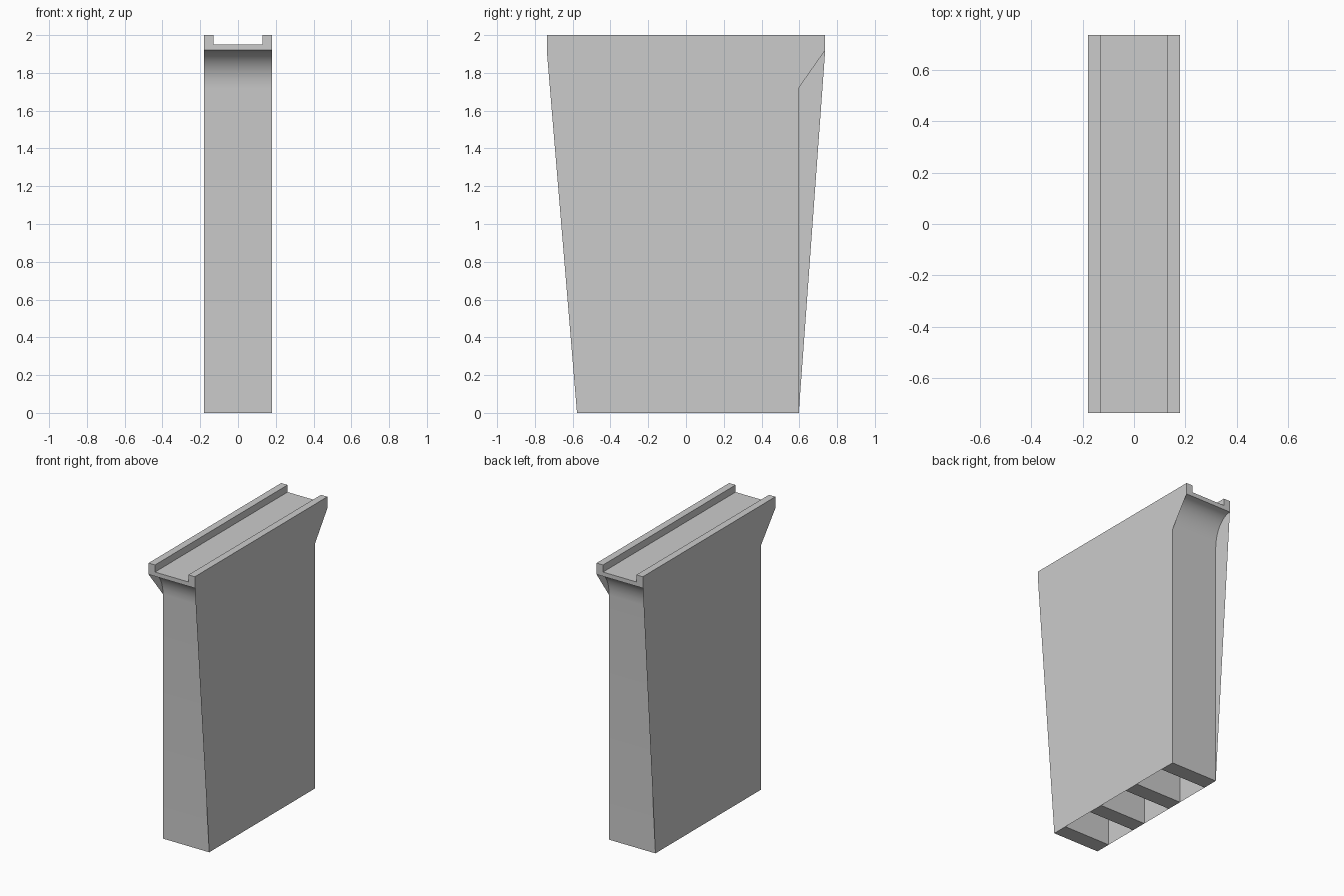
import bpy
import math

if "Cube" in bpy.data.objects:
    bpy.data.objects.remove(bpy.data.objects["Cube"])

W = 0.18            # half width
L = 0.737           # half length of the deck
TOP, DECK, UNDER, SPRING = 2.0, 1.95, 1.92, 1.72
FRONT, BACK = -0.577, 0.597   # outer faces of the end columns
COL = 0.11          # column thickness
COUNT = 4


def make(name, verts, faces):
    mesh = bpy.data.meshes.new(name)
    mesh.from_pydata(verts, [], faces)
    mesh.update()
    obj = bpy.data.objects.new(name, mesh)
    bpy.context.collection.objects.link(obj)
    return obj


def strip(lo, hi):
    """Quads joining two matching open profiles."""
    n = len(lo)
    return lo + hi, [(i, i + 1, n + i + 1, n + i) for i in range(n - 1)]


def fillet(y_wall, y_crown, steps=8):
    """Concave quarter ellipse from a column face up to the deck underside."""
    pts = []
    for i in range(steps + 1):
        a = math.pi / 2 * i / steps
        pts.append((y_crown + (y_wall - y_crown) * math.cos(a),
                    SPRING + (UNDER - SPRING) * math.sin(a)))
    return pts


# Columns and arches: one continuous underside profile swept across the width
pitch = (BACK - FRONT - COL) / (COUNT - 1)
gap = pitch - COL
profile = []
for i in range(COUNT):
    a = FRONT + i * pitch
    b = a + COL
    rise_in = fillet(a, -L if i == 0 else a - gap / 2)[::-1]
    rise_out = fillet(b, L if i == COUNT - 1 else b + gap / 2)
    if i:
        rise_in = rise_in[1:]     # crown point is shared with the previous arch
    profile += rise_in + [(a, 0), (b, 0)] + rise_out
columns = make("columns_and_arches", *strip([(-W, y, z) for y, z in profile],
                                            [(W, y, z) for y, z in profile]))
bpy.context.view_layer.objects.active = columns
columns.select_set(True)
bpy.ops.object.shade_smooth_by_angle(angle=math.radians(35))
columns.select_set(False)

# Thin side panels: tapered at one end, straight with a chamfer at the other
right = [(FRONT, 0), (BACK, 0), (BACK, SPRING), (L, UNDER),
         (L, TOP), (-L, TOP), (-L, UNDER)]
left = [(FRONT, 0), (FRONT, SPRING), (-L, UNDER), (-L, TOP),
        (L, TOP), (L, UNDER), (BACK, 0)]
for name, x, pts in (("right_panel", W, right), ("left_panel", -W, left)):
    make(name, [(x, y, z) for y, z in pts], [tuple(range(len(pts)))])
# left outline runs the other way round so that it faces outward
bpy.data.objects["left_panel"].data.update()

# Channel deck with two raised curbs
R = 0.13
channel = [(-W, TOP), (-R, TOP), (-R, DECK), (R, DECK), (R, TOP), (W, TOP)]
make("channel_deck", *strip([(x, -L, z) for x, z in channel],
                            [(x, L, z) for x, z in channel]))

# End faces of the deck
end = [(-W, UNDER), (W, UNDER)] + channel[::-1]
n = len(end)
make("front_deck_end", [(x, -L, z) for x, z in end], [tuple(range(n))])
make("back_deck_end", [(x, L, z) for x, z in end], [tuple(range(n))[::-1]])
